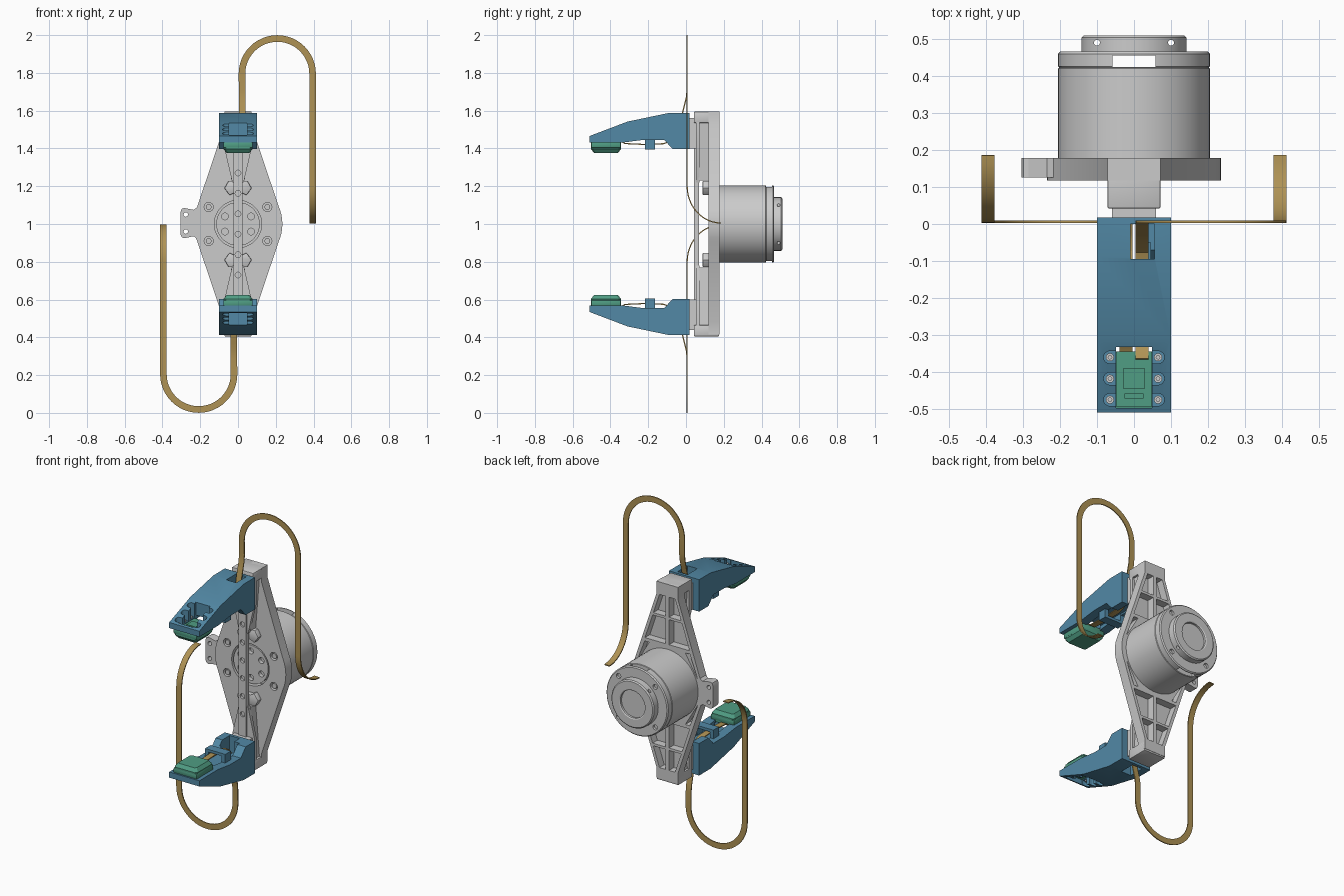
import bpy, bmesh
from math import sin, cos, pi, radians
from mathutils import Matrix, Vector

if "Cube" in bpy.data.objects:
    bpy.data.objects.remove(bpy.data.objects["Cube"])


def material(name, rgb):
    m = bpy.data.materials.new(name)
    m.diffuse_color = (*rgb, 1)
    m.use_nodes = True
    m.node_tree.nodes["Principled BSDF"].inputs["Base Color"].default_value = m.diffuse_color
    return m


BLUE = material("blue_plastic", (0.085, 0.25, 0.38))
GREEN = material("green_board", (0.08, 0.34, 0.23))
TAN = material("tan_ribbon", (0.43, 0.29, 0.09))


def finish(bm, name, mat=None):
    bmesh.ops.recalc_face_normals(bm, faces=bm.faces)
    me = bpy.data.meshes.new(name)
    bm.to_mesh(me)
    bm.free()
    ob = bpy.data.objects.new(name, me)
    bpy.context.collection.objects.link(ob)
    if mat:
        me.materials.append(mat)
    return ob


def prism(name, pts, axis, a, b, mat=None):
    """Extrude a 2D outline from a to b along an axis."""
    place = {'X': lambda u, v, w: (w, u, v), 'Y': lambda u, v, w: (u, w, v),
             'Z': lambda u, v, w: (u, v, w)}[axis]
    bm = bmesh.new()
    lo, hi = [[bm.verts.new(place(u, v, w)) for u, v in pts] for w in (a, b)]
    bm.faces.new(lo)
    bm.faces.new(hi)
    for i in range(len(pts)):
        j = (i + 1) % len(pts)
        bm.faces.new((lo[i], lo[j], hi[j], hi[i]))
    return finish(bm, name, mat)


def box(name, x0, x1, y0, y1, z0, z1, mat=None):
    return prism(name, [(x0, y0), (x1, y0), (x1, y1), (x0, y1)], 'Z', z0, z1, mat)


def circle(u, v, r, n=24):
    return [(u + r * cos(2 * pi * i / n), v + r * sin(2 * pi * i / n)) for i in range(n)]


def lathe(name, profile, n=64):
    """Revolve (radius, y) points about the motor axis at z = 1."""
    bm = bmesh.new()
    vs = [bm.verts.new((r, y, 1)) for r, y in profile]
    es = [bm.edges.new(p) for p in zip(vs, vs[1:])]
    bmesh.ops.spin(bm, geom=vs + es, cent=(0, 0, 1), axis=(0, 1, 0), angle=2 * pi, steps=n)
    bmesh.ops.remove_doubles(bm, verts=bm.verts, dist=1e-5)
    return finish(bm, name)


def cut(ob, *cutters):
    bpy.context.view_layer.objects.active = ob
    for c in cutters:
        c.hide_render = True
        m = ob.modifiers.new("cut", 'BOOLEAN')
        m.operation, m.solver, m.object = 'DIFFERENCE', 'EXACT', c
        bpy.ops.object.modifier_apply(modifier=m.name)
        bpy.data.objects.remove(c)


def bevel(ob, w, seg=2):
    bpy.context.view_layer.objects.active = ob
    m = ob.modifiers.new("bevel", 'BEVEL')
    m.width, m.segments = w, seg
    bpy.ops.object.modifier_apply(modifier=m.name)


# Diamond body plate with rounded flanks
half = [(0.072, 1.595), (0.072, 1.52)] + [
    (0.235 * cos(radians(t)), 1 + 0.235 * sin(radians(t))) for t in range(24, -25, -6)
] + [(0.072, 0.48), (0.072, 0.415)]
plate = prism("body_plate", half + [(-x, z) for x, z in reversed(half)], 'Y', 0.118, 0.178)


def flank(z):
    return 0.052 + (1.52 - z) * 0.337


flip = lambda pts, sx, sz: [(sx * x, 1 + sz * (z - 1)) for x, z in pts]
for sx in (1, -1):
    for sz in (1, -1):
        # Back pockets between ribs, and front bolt holes
        for z0, z1 in ((1.4, 1.52), (1.235, 1.385)):
            p = [(0.012, z0), (flank(z0), z0), (flank(z1), z1), (0.012, z1)]
            cut(plate, prism("cut", flip(p, sx, sz), 'Y', 0.132, 0.2))
        p = [(0.15, 1.215), (0.2, 1.085), (0.185, 1.12), (0.12, 1.215)]
        cut(plate, prism("cut", flip(p[:2] + [(0.2, 1.08), (0.12, 1.215)], sx, sz), 'Y', 0.132, 0.2),
            prism("cut", circle(sx * 0.155, 1 + sz * 0.09, 0.024), 'Y', 0.1, 0.14))
        prism("plate_bolt", circle(sx * 0.155, 1 + sz * 0.09, 0.015, 16), 'Y', 0.122, 0.145)
cut(plate, prism("cut", circle(0, 1, 0.125, 48), 'Y', 0.1, 0.155))

# Output hub with a ring of holes
hub = prism("output_hub", circle(0, 1, 0.115, 48), 'Y', 0.122, 0.17)
for i in range(6):
    a = i * pi / 3 + pi / 6
    cut(hub, prism("cut", circle(0.08 * cos(a), 1 + 0.08 * sin(a), 0.018, 16), 'Y', 0.1, 0.145))

# Side lug with two holes
lug = prism("mount_lug", [(-0.2, 0.91), (-0.235, 0.935), (-0.285, 0.925), (-0.298, 0.93), (-0.304, 0.945),
                          (-0.304, 1.065), (-0.298, 1.08), (-0.285, 1.085), (-0.235, 1.075), (-0.2, 1.1)],
            'Y', 0.125, 0.178)
for z in (0.96, 1.05):
    cut(lug, prism("cut", circle(-0.276, z, 0.012, 16), 'Y', 0.1, 0.2))

# Ends of the body: blocks, webs and winged bosses
for sz in (1, -1):
    blk = prism("end_block", flip([(-0.072, 1.535), (0.072, 1.535), (0.072, 1.595), (-0.072, 1.595)], 1, sz),
                'Y', 0.042, 0.176)
    bevel(blk, 0.005)
    prism("end_web", flip([(-0.035, 1.23), (0.035, 1.23), (0.06, 1.54), (-0.06, 1.54)], 1, sz), 'Y', 0.066, 0.125)
    prism("front_strip", flip([(-0.03, 1.22), (0.03, 1.22), (0.072, 1.4), (0.072, 1.54), (-0.072, 1.54),
                               (-0.072, 1.4)], 1, sz), 'Y', 0.052, 0.072)
    boss = prism("winged_boss", flip([(-0.072, 1.19), (-0.05, 1.228), (0.05, 1.228), (0.072, 1.19), (0.045, 1.152),
                                      (0.02, 1.165), (-0.02, 1.165), (-0.045, 1.152)], 1, sz), 'Y', 0.088, 0.125)
    bevel(boss, 0.004)

# Guide rail with bolt holes
rail = box("guide_rail", -0.025, 0.025, 0.042, 0.07, 0.44, 1.56)
for i in range(6):
    cut(rail, prism("cut", circle(0, 0.73 + i * 0.108, 0.015, 20), 'Y', 0.03, 0.056))

# Motor housing with rear cap
motor = lathe("motor_housing", [(0, 0.165), (0.205, 0.165), (0.205, 0.42), (0.202, 0.423), (0.205, 0.426),
                                (0.205, 0.46), (0.199, 0.466), (0.142, 0.466), (0.142, 0.504), (0.135, 0.51),
                                (0.088, 0.51), (0.082, 0.506), (0.082, 0.494), (0, 0.494)])
cut(motor, box("cut", -0.058, 0.058, 0.424, 0.456, 0.7, 1.3))
for i in range(4):
    a = pi / 4 + i * pi / 2
    c, s = cos(a), sin(a)
    cut(motor, prism("cut", circle(0.172 * c, 1 + 0.172 * s, 0.015, 16), 'Y', 0.452, 0.5))
for x in (-0.1, 0.1):
    cut(motor, prism("cut", circle(x, 0.49, 0.008, 16), 'Z', 0.8, 1.2))

# Upper finger, carriage, sensor pad and ribbon cable
arm = prism("finger", [(0.018, 1.396), (0.018, 1.588), (-0.09, 1.588), (-0.31, 1.542), (-0.51, 1.466), (-0.51, 1.432),
                       (-0.33, 1.432), (-0.22, 1.446), (-0.116, 1.446), (-0.07, 1.396)], 'X', -0.1, 0.1, BLUE)
cut(arm, box("cut", -0.048, 0.048, -0.497, -0.332, 1.4, 1.6),
    box("cut", -0.01, 0.056, -0.095, 0, 1.3, 1.7),
    box("cut", -0.045, 0.045, -0.34, -0.05, 1.38, 1.456))
parts = [arm]
for y in (-0.36, -0.418, -0.475):
    for s in (1, -1):
        cut(arm, prism("cut", circle(s * 0.065, y, 0.017, 16), 'Z', 1.446, 1.6),
            box("cut", min(s * 0.04, s * 0.065), max(s * 0.04, s * 0.065), y - 0.017, y + 0.017, 1.446, 1.6))
        screw = prism("pad_screw", circle(s * 0.065, y, 0.011, 16), 'Z', 1.44, 1.454)
        cut(screw, prism("cut", circle(s * 0.065, y, 0.005, 8), 'Z', 1.449, 1.46))
        parts.append(screw)
for s in (1, -1):
    parts.append(box("clamp_leg", s * 0.055 - 0.012, s * 0.055 + 0.012, -0.217, -0.164, 1.395, 1.46, BLUE))
parts.append(box("clamp_bar", -0.067, 0.067, -0.217, -0.164, 1.394, 1.41, BLUE))
parts.append(box("carriage", -0.06, 0.06, 0.012, 0.058, 1.4, 1.56))

# Sensor pad: stacked rounded slabs with a tapered face
pad = box("sensor_base", -0.078, 0.078, -0.503, -0.344, 1.402, 1.434, GREEN)
bevel(pad, 0.006)
bm = bmesh.new()
rings = []
for z, d in ((1.408, 0), (1.396, 0), (1.376, 0.016)):
    rings.append([bm.verts.new((x * (0.076 - d), -0.4235 + y * (0.079 - d), z))
                  for x, y in ((-1, -.85), (-.85, -1), (.85, -1), (1, -.85), (1, .85), (.85, 1), (-.85, 1), (-1, .85))])
for a, b in zip(rings, rings[1:]):
    for i in range(8):
        bm.faces.new((a[i], a[i - 1], b[i - 1], b[i]))
bm.faces.new(rings[0])
bm.faces.new(rings[-1])
parts += [pad, finish(bm, "sensor_face", GREEN),
          box("circuit_board", -0.047, 0.047, -0.495, -0.345, 1.43, 1.442, GREEN),
          box("board_chip", -0.03, 0.03, -0.445, -0.39, 1.44, 1.448, GREEN),
          box("board_connector", -0.025, 0.025, -0.472, -0.458, 1.44, 1.447, GREEN)]

# Ribbon path: (centre, width direction)
X = Vector((1, 0, 0))
path = [(Vector((0.022, y, z)), X) for y, z in (
    (-0.365, 1.446), (-0.345, 1.44), (-0.325, 1.426), (-0.22, 1.421), (-0.12, 1.425), (-0.075, 1.44),
    (-0.045, 1.48), (-0.028, 1.54), (-0.018, 1.59), (-0.008, 1.63), (0.002, 1.67), (0.006, 1.71))]
for i in range(25):
    t = pi - pi * i / 24
    path.append((Vector((0.208 + 0.187 * cos(t), 0.006, 1.795 + 0.187 * sin(t))), Vector((-cos(t), 0, -sin(t)))))
path = [(c, d if i < 12 else -d) for i, (c, d) in enumerate(path)]
path = [(c, d if i < 12 else Vector((abs(d.x) if abs(d.z) < 1e-6 and d.x > 0 else d.x, 0, d.z)))
        for i, (c, d) in enumerate(path)]
for i in range(13):
    t = pi / 2 * i / 12
    path.append((Vector((0.395, 0.006 + 0.18 * (1 - cos(t)), 1.2 - 0.195 * sin(t))), X))
bm = bmesh.new()
rows = []
for i, (c, d) in enumerate(path):
    # left edge stays on the outer side of the bend throughout
    if i < 12:
        d = -X
    tan = (path[min(i + 1, len(path) - 1)][0] - path[max(i - 1, 0)][0]).normalized()
    n = tan.cross(d).normalized() * 0.003
    w = d * 0.0175
    rows.append([bm.verts.new(c + a * w + b * n) for a, b in ((-1, -1), (1, -1), (1, 1), (-1, 1))])
for a, b in zip(rows, rows[1:]):
    for k in range(4):
        bm.faces.new((a[k], a[k - 1], b[k - 1], b[k]))
bm.faces.new(rows[0])
bm.faces.new(rows[-1])
parts.append(finish(bm, "ribbon_cable", TAN))

# Lower finger assembly: half a turn about the motor axis
turn = Matrix.Translation((0, 0, 1)) @ Matrix.Rotation(pi, 4, 'Y') @ Matrix.Translation((0, 0, -1))
for ob in parts:
    twin = ob.copy()
    twin.data = ob.data.copy()
    twin.data.transform(turn)
    twin.name = "lower_" + ob.name
    ob.name = "upper_" + ob.name
    bpy.context.collection.objects.link(twin)

for ob in bpy.context.collection.objects:
    ob.select_set(True)
    bpy.context.view_layer.objects.active = ob
bpy.ops.object.shade_smooth_by_angle(angle=radians(30))
